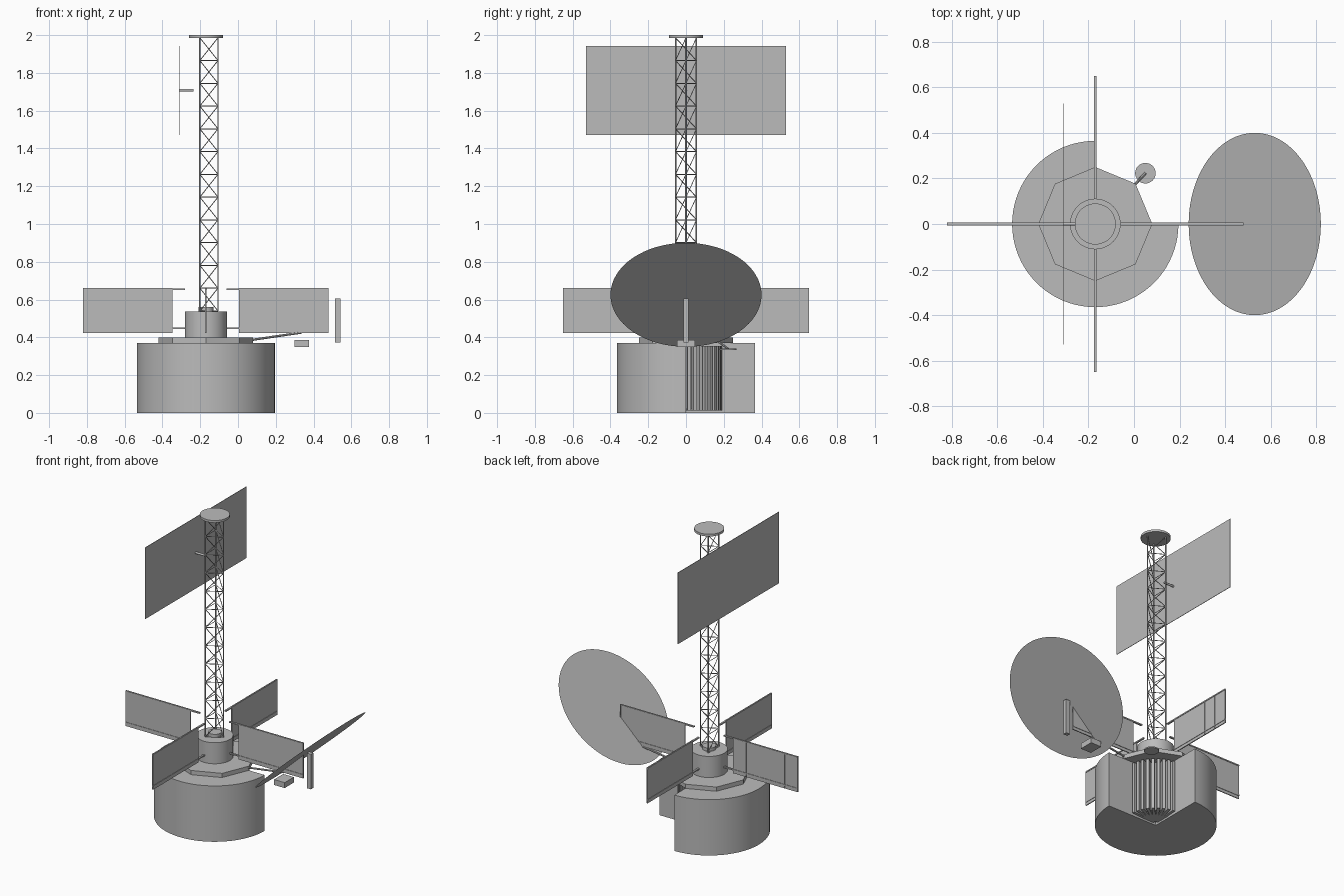
import bpy, bmesh, math
from mathutils import Vector, Matrix

cube = bpy.data.objects.get("Cube")
if cube:
    bpy.data.objects.remove(cube)

grey = bpy.data.materials.new("satellite_grey")
grey.use_nodes = True
grey.diffuse_color = (0.5, 0.5, 0.5, 1)
grey.node_tree.nodes["Principled BSDF"].inputs["Base Color"].default_value = (0.5, 0.5, 0.5, 1)

AXIS = Vector((-0.17, 0, 0))  # spin axis of the spacecraft bus


def finish(name, bm, smooth=False):
    bmesh.ops.recalc_face_normals(bm, faces=bm.faces)
    mesh = bpy.data.meshes.new(name)
    bm.to_mesh(mesh)
    bm.free()
    mesh.materials.append(grey)
    obj = bpy.data.objects.new(name, mesh)
    bpy.context.collection.objects.link(obj)
    if smooth:
        bpy.ops.object.select_all(action='DESELECT')
        obj.select_set(True)
        bpy.context.view_layer.objects.active = obj
        bpy.ops.object.shade_smooth_by_angle(angle=math.radians(30))
    return obj


def add_box(bm, low, high, turn=Matrix()):
    low, high = Vector(low), Vector(high)
    place = Matrix.Translation((low + high) / 2) @ Matrix.Diagonal((*(high - low), 1))
    bmesh.ops.create_cube(bm, size=1, matrix=turn @ place)


def add_cylinder(bm, center, radius, z0, z1, sides=48):
    place = Matrix.Translation((center[0], center[1], (z0 + z1) / 2))
    bmesh.ops.create_cone(bm, cap_ends=True, segments=sides, radius1=radius,
                          radius2=radius, depth=z1 - z0, matrix=place)


def add_rod(bm, a, b, radius, sides=6):
    a, b = Vector(a), Vector(b)
    d = b - a
    place = Matrix.Translation((a + b) / 2) @ d.to_track_quat('Z', 'Y').to_matrix().to_4x4()
    bmesh.ops.create_cone(bm, cap_ends=True, segments=sides, radius1=radius,
                          radius2=radius, depth=d.length, matrix=place)


def around(degrees):
    return Matrix.Translation(AXIS) @ Matrix.Rotation(math.radians(degrees), 4, 'Z')


# Drum body with one quarter cut away
bm = bmesh.new()
steps = 60
ring = [bm.verts.new(AXIS)]
for i in range(steps + 1):
    ring.append(bm.verts.new(around(90 + 270 * i / steps) @ Vector((0.365, 0, 0))))
base = bm.faces.new(ring)
top = bmesh.ops.extrude_face_region(bm, geom=[base], use_keep_orig=True)
bmesh.ops.translate(bm, vec=(0, 0, 0.37),
                    verts=[g for g in top["geom"] if isinstance(g, bmesh.types.BMVert)])
finish("drum_body", bm, True)

# Finned core in the open quarter
bm = bmesh.new()
add_cylinder(bm, AXIS, 0.15, 0.02, 0.35)
finish("core_cylinder", bm, True)
bm = bmesh.new()
fins = 9
for i in range(fins):
    add_box(bm, (0.02, -0.009, 0.012), (0.19, 0.009, 0.355), around(90 * (i + 0.5) / fins))
finish("core_fins", bm)

# Octagonal deck and central hub
bm = bmesh.new()
add_cylinder(bm, AXIS, 0.25, 0.37, 0.398, 8)
bmesh.ops.rotate(bm, cent=AXIS, matrix=Matrix.Rotation(math.pi / 2, 3, 'Z'), verts=bm.verts)
finish("octagon_deck", bm)
for name, radius, z0, z1 in (("hub", 0.111, 0.398, 0.538),
                             ("mast_foot", 0.04, 0.538, 0.56),
                             ("mast_top_disc", 0.09, 1.985, 2.0)):
    bm = bmesh.new()
    add_cylinder(bm, AXIS, radius, z0, z1)
    finish(name, bm, True)

# Triangular lattice mast
bm = bmesh.new()
bays, foot, pitch = 12, 0.54, 0.1205


def corner(k, z):
    p = around(120 * k) @ Vector((0.064, 0, 0))
    p.z = z
    return p


for k in range(3):
    add_rod(bm, corner(k, foot), corner(k, 1.986), 0.004)
    for level in range(bays):
        z = foot + level * pitch
        add_rod(bm, corner(k, z), corner(k + 1, z), 0.0025, 4)
        add_rod(bm, corner(k, z), corner(k + 1, z + pitch), 0.0025, 4)
finish("lattice_mast", bm)

# Four solar wings with rails and dividing ribs
for number, side in enumerate(("left", "back", "right", "front")):
    turn = around(90 * number)
    bm = bmesh.new()
    add_box(bm, (0.176, -0.003, 0.424), (0.65, 0.003, 0.66), turn)
    finish(side + "_solar_wing", bm)
    bm = bmesh.new()
    for z in (0.447, 0.654):
        add_box(bm, (0.11, -0.006, z - 0.004), (0.65, 0.006, z + 0.004), turn)
    for i in range(6):
        r = 0.178 + i * 0.094
        add_box(bm, (r - 0.002, -0.004, 0.424), (r + 0.002, 0.004, 0.66), turn)
    finish(side + "_wing_frame", bm)

# Tall flat panel beside the mast and its stub
bm = bmesh.new()
add_box(bm, (-0.312, -0.53, 1.47), (-0.309, 0.53, 1.943))
finish("upper_panel", bm)
bm = bmesh.new()
add_rod(bm, (-0.31, 0, 1.708), (-0.236, 0, 1.708), 0.007, 16)
finish("upper_panel_stub", bm, True)

# Large tilted flat reflector
bm = bmesh.new()
slope = Vector((0.58, 0, 0.55))
tilt = Matrix.Translation((0.53, 0, 0.625)) @ Matrix.Rotation(
    -math.atan2(slope.z, slope.x), 4, 'Y')
bmesh.ops.create_circle(bm, cap_ends=True, segments=64, radius=0.4, matrix=tilt)
finish("large_reflector", bm)

# Reflector boom, feed box and feed post
bm = bmesh.new()
add_rod(bm, (0.07, 0, 0.386), (0.335, 0, 0.425), 0.006, 8)
finish("reflector_boom", bm)
bm = bmesh.new()
add_box(bm, (0.298, -0.048, 0.35), (0.376, 0.048, 0.386))
finish("feed_box", bm)
bm = bmesh.new()
add_box(bm, (0.513, -0.013, 0.373), (0.543, 0.013, 0.605))
finish("feed_post", bm)

# Small antenna disc under the deck edge
bm = bmesh.new()
add_cylinder(bm, (0.05, 0.223), 0.045, 0.334, 0.342, 32)
finish("small_antenna_disc", bm, True)
bm = bmesh.new()
add_rod(bm, (0.005, 0.175, 0.374), (0.05, 0.223, 0.34), 0.006, 8)
finish("small_antenna_arm", bm)
